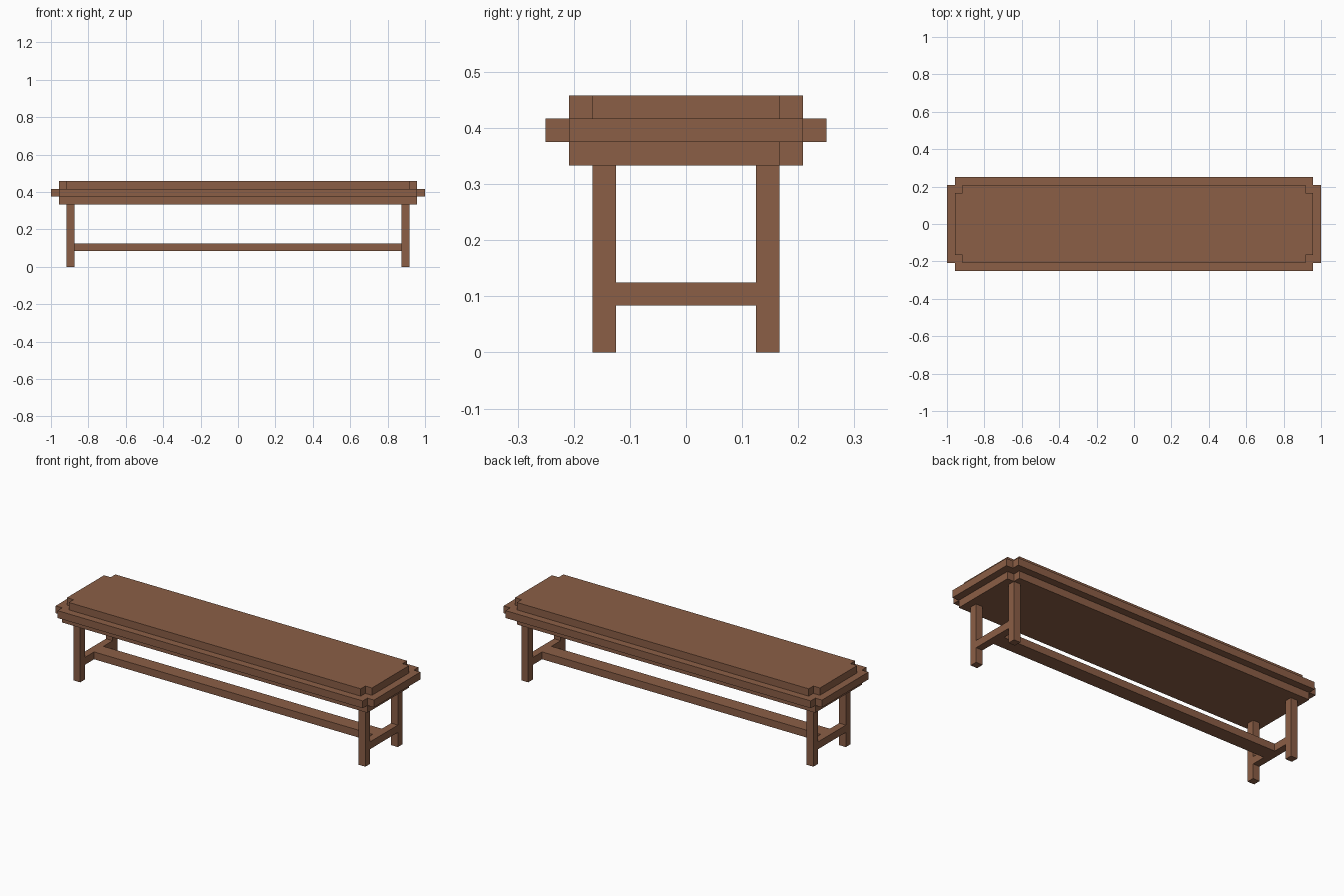
import bpy
import bmesh

cube = bpy.data.objects.get("Cube")
if cube:
    bpy.data.objects.remove(cube, do_unlink=True)

U = 1 / 24  # timber thickness, the module for every part

wood = bpy.data.materials.new("brown wood")
wood.use_nodes = True
COLOUR = (0.258, 0.113, 0.061, 1)
wood.diffuse_color = COLOUR
wood.node_tree.nodes["Principled BSDF"].inputs["Base Color"].default_value = COLOUR


def prism(name, outline, z0, z1):
    """Extrude a flat outline (in modules) from z0 to z1."""
    bm = bmesh.new()
    face = bm.faces.new([bm.verts.new((x * U, y * U, z0 * U)) for x, y in outline])
    top = bmesh.ops.extrude_face_region(bm, geom=[face])["geom"]
    bmesh.ops.translate(bm, vec=(0, 0, (z1 - z0) * U),
                        verts=[g for g in top if isinstance(g, bmesh.types.BMVert)])
    bmesh.ops.recalc_face_normals(bm, faces=bm.faces)
    mesh = bpy.data.meshes.new(name)
    bm.to_mesh(mesh)
    bm.free()
    mesh.materials.append(wood)
    obj = bpy.data.objects.new(name, mesh)
    bpy.context.collection.objects.link(obj)
    return obj


def box(name, x0, x1, y0, y1, z0, z1):
    return prism(name, [(x0, y0), (x1, y0), (x1, y1), (x0, y1)], z0, z1)


def slab_outline(hx, hy, notched):
    """Rectangle outline with a one-module square notch at the chosen corners."""
    points = []
    for sx, sy in ((-1, -1), (1, -1), (1, 1), (-1, 1)):
        x, y = sx * hx, sy * hy
        if (sx, sy) in notched:
            cut = [(x, y - sy), (x - sx, y - sy), (x - sx, y)]
            points += cut if sx * sy > 0 else cut[::-1]
        else:
            points.append((x, y))
    # corners are walked anticlockwise, so reverse the cuts on the -x-y and +x+y pair
    return points


# Seat: three stacked slabs
ALL = {(-1, -1), (1, -1), (1, 1), (-1, 1)}
prism("seat_top", slab_outline(23, 5, ALL), 10, 11)
prism("seat_middle", slab_outline(24, 6, ALL), 9, 10)
prism("seat_base", slab_outline(23, 5, {(1, 1)}), 8, 9)

# Legs and the rail joining each pair
for side, sx in (("right", -1), ("left", 1)):
    x0, x1 = sorted((21 * sx, 22 * sx))
    for end, sy in (("front", -1), ("back", 1)):
        y0, y1 = sorted((3 * sy, 4 * sy))
        box(f"{end}_{side}_leg", x0, x1, y0, y1, 0, 8)
    box(f"{side}_cross_rail", x0, x1, -3, 3, 2, 3)

# Long stretcher between the cross rails
box("long_stretcher", -21, 21, -1, 1, 2, 3)
